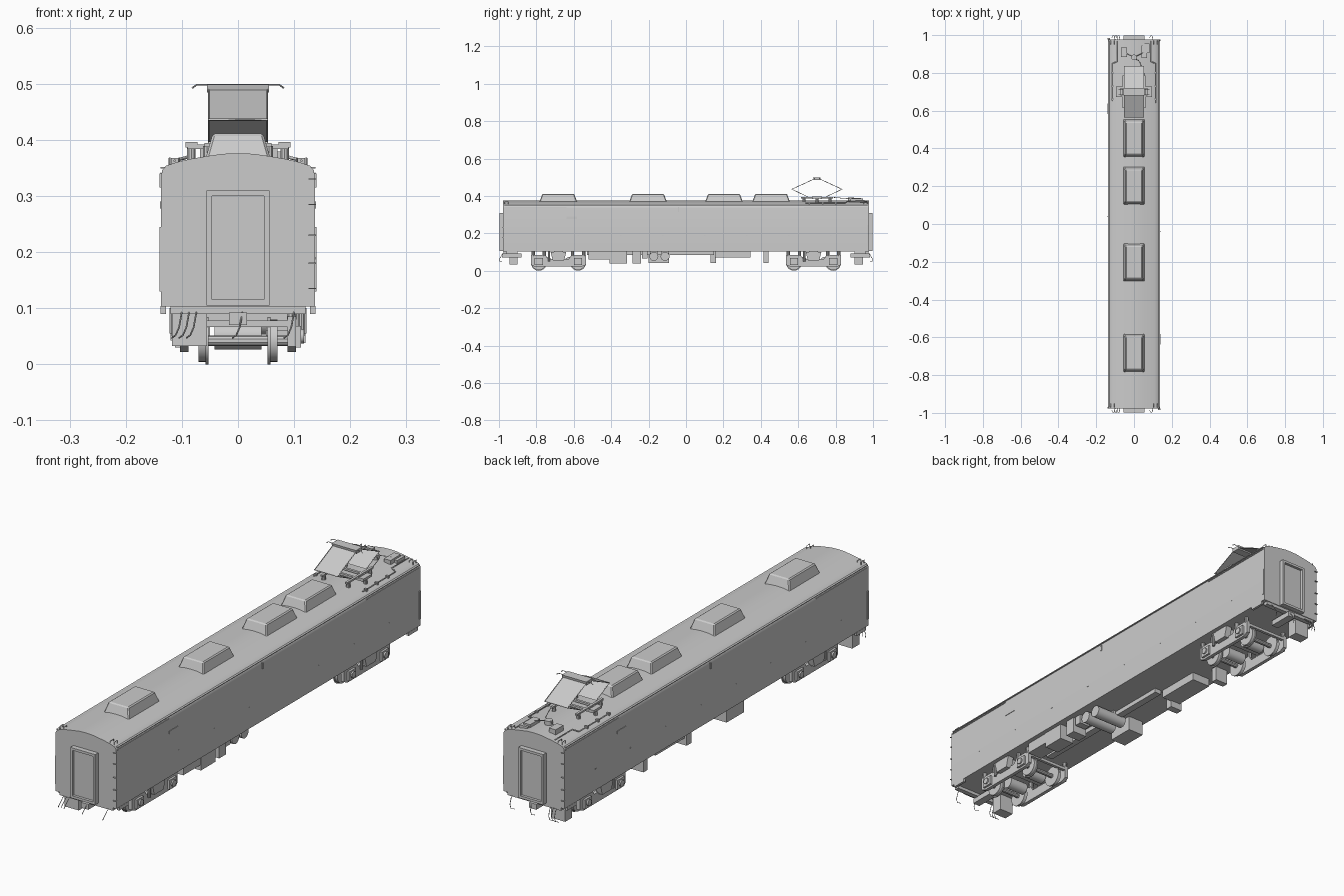
import bpy, bmesh, math
from mathutils import Vector


def mesh_obj(name, bm, smooth=False):
    bmesh.ops.recalc_face_normals(bm, faces=bm.faces)
    me = bpy.data.meshes.new(name)
    bm.to_mesh(me)
    bm.free()
    ob = bpy.data.objects.new(name, me)
    bpy.context.collection.objects.link(ob)
    if smooth:
        bpy.context.view_layer.objects.active = ob
        ob.select_set(True)
        bpy.ops.object.shade_smooth_by_angle(angle=math.radians(35))
        ob.select_set(False)
    return ob


def box(name, x0, x1, y0, y1, z0, z1, inset=(0, 0)):
    """Box between limits; inset narrows the top in x and y."""
    bm = bmesh.new()
    bmesh.ops.create_cube(bm, size=1)
    ix, iy = inset
    for v in bm.verts:
        top = v.co.z > 0
        sx, sy = math.copysign(1, v.co.x), math.copysign(1, v.co.y)
        v.co = ((x1 if sx > 0 else x0) - (sx * ix if top else 0),
                (y1 if sy > 0 else y0) - (sy * iy if top else 0), z1 if top else z0)
    return mesh_obj(name, bm)


def prism(name, pts, axis, a, b, smooth=False):
    """Closed profile swept along x (pts are y,z) or along y (pts are x,z)."""
    bm = bmesh.new()
    put = (lambda p: (a, p[0], p[1])) if axis == 'x' else (lambda p: (p[0], a, p[1]))
    face = bm.faces.new([bm.verts.new(put(p)) for p in pts])
    new = bmesh.ops.extrude_face_region(bm, geom=[face])['geom']
    move = Vector((b - a, 0, 0)) if axis == 'x' else Vector((0, b - a, 0))
    bmesh.ops.translate(bm, vec=move, verts=[g for g in new if isinstance(g, bmesh.types.BMVert)])
    return mesh_obj(name, bm, smooth)


def disc(name, axis, c, r, a, b, n=20):
    """Cylinder along x (c is y,z), or upright (c is x,y)."""
    bm = bmesh.new()
    bmesh.ops.create_cone(bm, cap_ends=True, segments=n, radius1=r, radius2=r, depth=b - a)
    m = (a + b) / 2
    for v in bm.verts:
        x, y, z = v.co
        v.co = (z + m, x + c[0], y + c[1]) if axis == 'x' else (x + c[0], y + c[1], z + m)
    return mesh_obj(name, bm, True)


def wire(name, pts, r=0.0015):
    cu = bpy.data.curves.new(name, 'CURVE')
    cu.dimensions = '3D'
    cu.bevel_depth = r
    cu.bevel_resolution = 0
    cu.use_fill_caps = True
    sp = cu.splines.new('POLY')
    sp.points.add(len(pts) - 1)
    for p, q in zip(sp.points, pts):
        p.co = (*q, 1)
    ob = bpy.data.objects.new(name, cu)
    bpy.context.collection.objects.link(ob)


# Car body with arched roof
half = [(0.137, 0.103), (0.137, 0.335), (0.135, 0.346), (0.128, 0.354), (0.11, 0.360),
        (0.085, 0.366), (0.055, 0.371), (0.028, 0.375)]
profile = half + [(0, 0.376)] + [(-x, z) for x, z in reversed(half)]
prism('car_body', profile, 'y', -0.978, 0.978, True)

# Roof air-conditioning units
for y in (0.455, 0.203, -0.203, -0.683):
    ob = box('roof_unit', -0.059, 0.059, y - 0.103, y + 0.103, 0.362, 0.411, (0.014, 0.018))
    bev = ob.modifiers.new('bevel', 'BEVEL')
    bev.width, bev.segments = 0.004, 1

for e in (-1, 1):
    # Gangway doorway: frame bars around a recessed door
    def span(a, b):
        return sorted((e * a, e * b))
    box('gangway_door', -0.05, 0.05, *span(0.97, 0.987), 0.105, 0.30)
    for s in (-1, 1):
        box('gangway_post', *sorted((s * 0.046, s * 0.056)), *span(0.97, 0.998), 0.105, 0.31)
    box('gangway_lintel', -0.046, 0.046, *span(0.97, 0.998), 0.30, 0.31)
    box('gangway_sill', -0.046, 0.046, *span(0.97, 0.998), 0.105, 0.115)
    # Corner grab rail and the climbing rungs on the opposite corner
    box('grab_rail', *sorted((e * 0.136, e * 0.1395)), *span(0.968, 0.976), 0.13, 0.245)
    for z in (0.135, 0.18, 0.23, 0.285, 0.33):
        box('climbing_rung', *sorted((-e * 0.126, -e * 0.139)), *span(0.976, 0.984), z - 0.001, z + 0.001)
    # Hanging jumper cables and equipment box under the end
    for x in (-0.105, -0.092, -0.079, 0.003, 0.095):
        wire('jumper_cable', [(x + 0.006, e * 0.955, 0.104), (x + 0.004, e * 0.982, 0.088),
                              (x, e * 0.996, 0.066), (x - 0.006, e * 0.997, 0.052),
                              (x - 0.013, e * 0.985, 0.047)])
    box('end_equipment_box', -0.118, -0.055, *span(0.90, 0.945), 0.033, 0.105)
    box('coupler', -0.016, 0.016, *span(0.88, 0.985), 0.07, 0.092)
    box('end_beam', -0.12, 0.12, *span(0.955, 0.975), 0.09, 0.104)

# Rain gutters, side trim and step marks
for s in (-1, 1):
    def sx(a, b):
        return sorted((s * a, s * b))
    box('gutter', *sx(0.13, 0.1385), -0.97, 0.97, 0.349, 0.352)
    for y0, y1 in ((-0.97, -0.64), (0.63, 0.97)):
        box('upper_trim', *sx(0.136, 0.1385), y0, y1, 0.339, 0.342)
    for i in range(8):
        y = -0.8 + i * 0.225
        box('door_hinge_mark', *sx(0.136, 0.138), y - 0.004, y + 0.004, 0.187, 0.191)
    box('side_indicator', *sx(0.136, 0.139), -s * 0.61 - 0.028, -s * 0.61 + 0.028, 0.278, 0.29)
    box('side_lamp', *sx(0.136, 0.14), -s * 0.04 - 0.003, -s * 0.04 + 0.003, 0.315, 0.34)
    for y in (-0.93, 0.93):
        box('door_step', *sx(0.128, 0.138), y - 0.03, y + 0.03, 0.09, 0.104)

# Bogies: side frames, axle boxes, wheels, bolster
frame = [(-0.147, 0.032), (-0.147, 0.085), (-0.07, 0.085), (-0.055, 0.062), (0.055, 0.062),
         (0.07, 0.085), (0.147, 0.085), (0.147, 0.032), (0.125, 0.022), (-0.125, 0.022)]
for c in (-0.682, 0.682):
    for s in (-1, 1):
        def sx(a, b):
            return sorted((s * a, s * b))
        prism('bogie_side_frame', [(y + c, z) for y, z in frame], 'x', *sx(0.088, 0.103))
        prism('bolster_bracket', [(c - 0.03, 0.055), (c - 0.042, 0.1), (c + 0.042, 0.1), (c + 0.03, 0.055)],
              'x', *sx(0.095, 0.122))
        disc('side_damper', 'z', (s * 0.113, c - 0.05), 0.006, 0.05, 0.104, 10)
        for d in (-0.105, 0.105):
            box('axle_box', *sx(0.10, 0.112), c + d - 0.022, c + d + 0.022, 0.03, 0.068)
            disc('axle_cap', 'x', (c + d, 0.05), 0.013, *sx(0.11, 0.118), 12)
            disc('wheel', 'x', (c + d, 0.042), 0.038, *sx(0.056, 0.07), 24)
            disc('wheel_flange', 'x', (c + d, 0.042), 0.042, *sx(0.053, 0.058), 24)
            for k in (-0.03, 0.03):
                disc('axle_spring', 'z', (s * 0.096, c + d + k), 0.009, 0.08, 0.104, 10)
    for d in (-0.105, 0.105):
        disc('axle', 'x', (c + d, 0.042), 0.009, -0.1, 0.1, 10)
        disc('traction_motor', 'x', (c + d * 0.55, 0.05), 0.024, -0.042, 0.042, 14)
    box('bogie_bolster', -0.12, 0.12, c - 0.025, c + 0.025, 0.07, 0.104)
    for d in (-0.14, 0.14):
        box('bogie_end_beam', -0.09, 0.09, c + d - 0.006, c + d + 0.006, 0.066, 0.078)

# Underfloor equipment: name, then x, y and z limits
for name, *lim in (
        ('battery_case', 0.05, 0.118, -0.52, -0.41, 0.06, 0.105),
        ('resistor_case', 0.055, 0.12, -0.41, -0.315, 0.038, 0.105),
        ('control_case', 0.05, 0.115, -0.285, -0.24, 0.038, 0.105),
        ('relay_case', 0.06, 0.11, -0.235, -0.205, 0.065, 0.105),
        ('compressor_case', -0.12, -0.05, -0.20, -0.09, 0.042, 0.105),
        ('switch_case', -0.115, -0.06, 0.13, 0.16, 0.042, 0.105),
        ('long_equipment_case', -0.105, -0.02, 0.155, 0.345, 0.07, 0.105),
        ('rear_switch_case', -0.118, -0.06, 0.415, 0.442, 0.042, 0.105),
        ('cable_duct', -0.015, 0.015, -0.53, 0.15, 0.085, 0.105)):
    box(name, *lim)
for y in (-0.172, -0.112):
    disc('air_tank', 'x', (y, 0.077), 0.024, -0.03, 0.11, 16)
    box('tank_strap', 0.02, 0.03, y - 0.02, y + 0.02, 0.075, 0.105)

# Pantograph base on insulators
P = 0.70
for s in (-1, 1):
    box('pantograph_rail', *sorted((s * 0.05, s * 0.06)), P - 0.085, P + 0.085, 0.387, 0.394)
    box('pantograph_crossbar', -0.09, 0.09, P + s * 0.022 - 0.005, P + s * 0.022 + 0.005, 0.384, 0.392)
    box('crossbar_foot', *sorted((s * 0.072, s * 0.094)), P - 0.027, P + 0.027, 0.386, 0.396)
    for d in (-0.07, 0.07):
        disc('insulator', 'z', (s * 0.055, P + d), 0.008, 0.366, 0.389, 10)
    disc('outer_insulator', 'z', (s * 0.083, P), 0.008, 0.36, 0.388, 10)

# Folding arms as thin sheets, framed with tubes
for s in (-1, 1):
    foot, knee, top = (P + s * 0.05, 0.396), (P + s * 0.134, 0.436), (P + s * 0.012, 0.492)
    for name, a, b in (('lower_arm', foot, knee), ('upper_arm', knee, top)):
        bm = bmesh.new()
        bm.faces.new([bm.verts.new(v) for v in ((-0.052, *a), (0.052, *a), (0.052, *b), (-0.052, *b))])
        mesh_obj(name, bm)
        for x in (-0.052, 0.052):
            wire(name + '_tube', [(x, *a), (x, *b)])
    wire('knee_bar', [(-0.053, *knee), (0.053, *knee)], 0.002)
    # Contact strips with drooping horns
    wire('collector_horn', [(-0.082, P + s * 0.014, 0.492), (-0.074, P + s * 0.014, 0.498),
                            (0.074, P + s * 0.014, 0.498), (0.082, P + s * 0.014, 0.492)])
box('collector_shoe', -0.055, 0.055, P - 0.017, P + 0.017, 0.484, 0.499, (0, -0.003))

# Roof switchgear and cable runs behind the pantograph
box('lightning_arrester', -0.068, -0.038, 0.885, 0.935, 0.365, 0.39)
disc('main_insulator', 'z', (0, 0.882), 0.015, 0.37, 0.393, 14)
box('fuse_box', 0.04, 0.07, 0.88, 0.945, 0.362, 0.386)
box('fuse_box_lid', 0.045, 0.082, 0.905, 0.955, 0.36, 0.379)
wire('roof_cable', [(0, 0.882, 0.39), (0.03, 0.86, 0.386), (0.055, 0.79, 0.392)])
wire('roof_cable', [(-0.052, 0.91, 0.388), (0, 0.882, 0.39), (0.055, 0.91, 0.385)])
for s, y0, y1 in ((1, 0.64, 0.85), (-1, 0.65, 0.85)):
    wire('roof_conduit', [(s * 0.113, y0, 0.363), (s * 0.113, y1, 0.363),
                          (s * 0.09, y1 + 0.01, 0.369), (s * 0.09, 0.97, 0.369)], 0.003)
    for y in (0.66, 0.73, 0.80):
        box('conduit_clamp', s * 0.113 - 0.006, s * 0.113 + 0.006, y - 0.004, y + 0.004, 0.357, 0.368)
    for x in (0.105, 0.122):
        for e in (-1, 1):
            wire('roof_handle', [(s * x, e * 0.95, 0.355), (s * x, e * 0.95, 0.368),
                                 (s * x, e * 0.97, 0.368), (s * x, e * 0.97, 0.355)])
